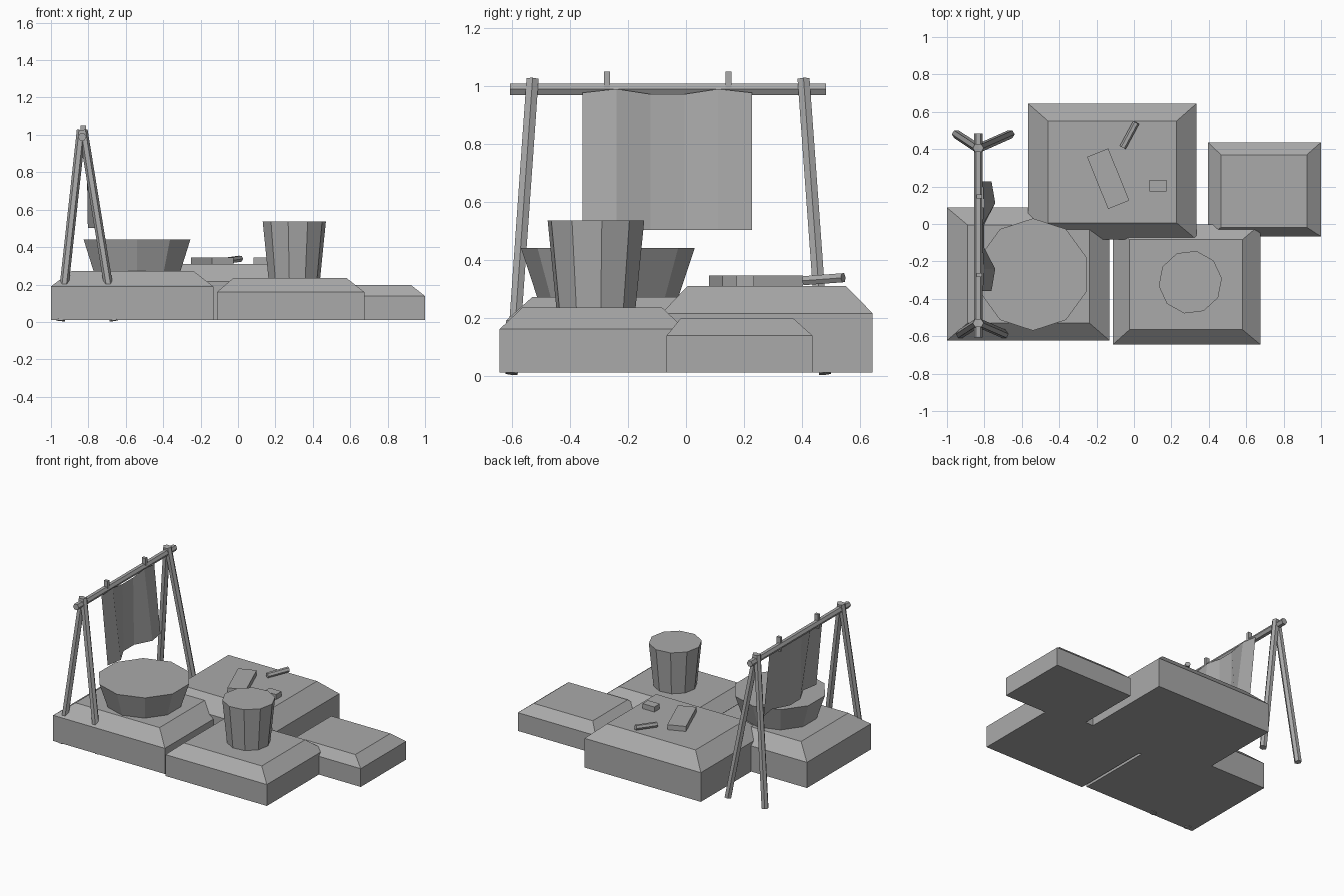
import bpy, bmesh, math
from mathutils import Vector, Matrix

if "Cube" in bpy.data.objects:
    bpy.data.objects.remove(bpy.data.objects["Cube"])

grey = bpy.data.materials.new("plain_grey")
grey.diffuse_color = (0.4, 0.4, 0.4, 1)
grey.use_nodes = True
grey.node_tree.nodes["Principled BSDF"].inputs["Base Color"].default_value = grey.diffuse_color


def add(name, bm):
    bmesh.ops.recalc_face_normals(bm, faces=bm.faces)
    me = bpy.data.meshes.new(name)
    bm.to_mesh(me)
    bm.free()
    me.materials.append(grey)
    ob = bpy.data.objects.new(name, me)
    bpy.context.collection.objects.link(ob)
    return ob


def loft(name, rings):
    """Closed solid through rings of equal point count."""
    bm = bmesh.new()
    vs = [[bm.verts.new(p) for p in r] for r in rings]
    n = len(vs[0])
    for a, b in zip(vs, vs[1:]):
        for i in range(n):
            j = (i + 1) % n
            bm.faces.new((a[i], a[j], b[j], b[i]))
    bm.faces.new(vs[0])
    bm.faces.new(vs[-1])
    return add(name, bm)


def rect(x0, x1, y0, y1, z):
    return [(x0, y0, z), (x1, y0, z), (x1, y1, z), (x0, y1, z)]


def slab(name, outer, inner, shoulder, top):
    loft(name, [rect(*outer, 0.01), rect(*outer, shoulder), rect(*inner, top)])


def vessel(name, x, y, r0, r1, z0, z1, turn, n=10):
    def ring(r, z):
        return [(x + r * math.cos(turn + math.tau * i / n),
                 y + r * math.sin(turn + math.tau * i / n), z) for i in range(n)]
    loft(name, [ring(r0, z0), ring(r1, z1)])


def pole(name, a, b, r, n=6):
    a, b = Vector(a), Vector(b)
    d = (b - a).normalized()
    u = Vector((1, 0, 0))
    u = (u - d * u.dot(d)).normalized()
    w = d.cross(u)
    angs = [math.tau * i / n for i in range(n)]
    loft(name, [[c + r * (u * math.cos(t) + w * math.sin(t)) for t in angs] for c in (a, b)])


def box(name, centre, size, turn=0):
    bm = bmesh.new()
    m = Matrix.Translation(centre) @ Matrix.Rotation(turn, 4, 'Z') @ Matrix.Diagonal((*size, 1))
    bmesh.ops.create_cube(bm, size=1, matrix=m)
    add(name, bm)


# Stone slabs with chamfered tops
slab("slab_front_left", (-1.0, -0.132, -0.622, 0.087), (-0.89, -0.238, -0.53, -0.005), 0.19, 0.272)
slab("slab_front_right", (-0.112, 0.675, -0.644, -0.003), (-0.024, 0.58, -0.565, -0.083), 0.16, 0.235)
slab("slab_back", (-0.567, 0.335, -0.084, 0.645), (-0.46, 0.228, 0.006, 0.551), 0.215, 0.31)
slab("slab_right", (0.395, 1.0, -0.067, 0.437), (0.465, 0.924, -0.018, 0.37), 0.138, 0.198)

# Wash tub and bucket
vessel("tub", -0.54, -0.27, 0.242, 0.3, 0.265, 0.44, math.pi / 2)
vessel("bucket", 0.301, -0.311, 0.139, 0.17, 0.23, 0.536, 0.12)

# Small things on the back slab
box("washboard", (-0.138, 0.242, 0.327), (0.3, 0.122, 0.036), math.radians(-68))
box("soap_bar", (0.128, 0.204, 0.327), (0.092, 0.06, 0.036))
pole("wooden_stick", (-0.06, 0.409, 0.328), (0.012, 0.543, 0.338), 0.018)

# Drying rack: ridge pole, four splayed legs, two pegs
pole("ridge_pole", (-0.833, -0.608, 0.989), (-0.833, 0.484, 0.989), 0.0225)
for end, yt, yb in (("front", -0.53, -0.602), ("back", 0.406, 0.48)):
    for side, xt, xb in (("left", -0.838, -0.95), ("right", -0.828, -0.662)):
        pole(f"rack_leg_{end}_{side}", (xb, yb, 0.006), (xt, yt, 1.025), 0.024)
for i, y in enumerate((-0.273, 0.147)):
    box(f"peg_{i + 1}", (-0.828, y, 1.0), (0.028, 0.02, 0.1))

# Hanging cloth, a single folded sheet
bm = bmesh.new()
tops = [(-0.81, 0.977), (-0.805, 0.99), (-0.81, 0.972)]
lows = [-0.762, -0.742, -0.803]
rows = []
for i in range(6):
    k = min(i, 5 - i)
    y = -0.357 + 0.117 * i
    rows.append((bm.verts.new((tops[k][0], y, tops[k][1])), bm.verts.new((lows[k], y, 0.502))))
for a, b in zip(rows, rows[1:]):
    bm.faces.new((a[0], a[1], b[1], b[0]))
add("hanging_cloth", bm)
